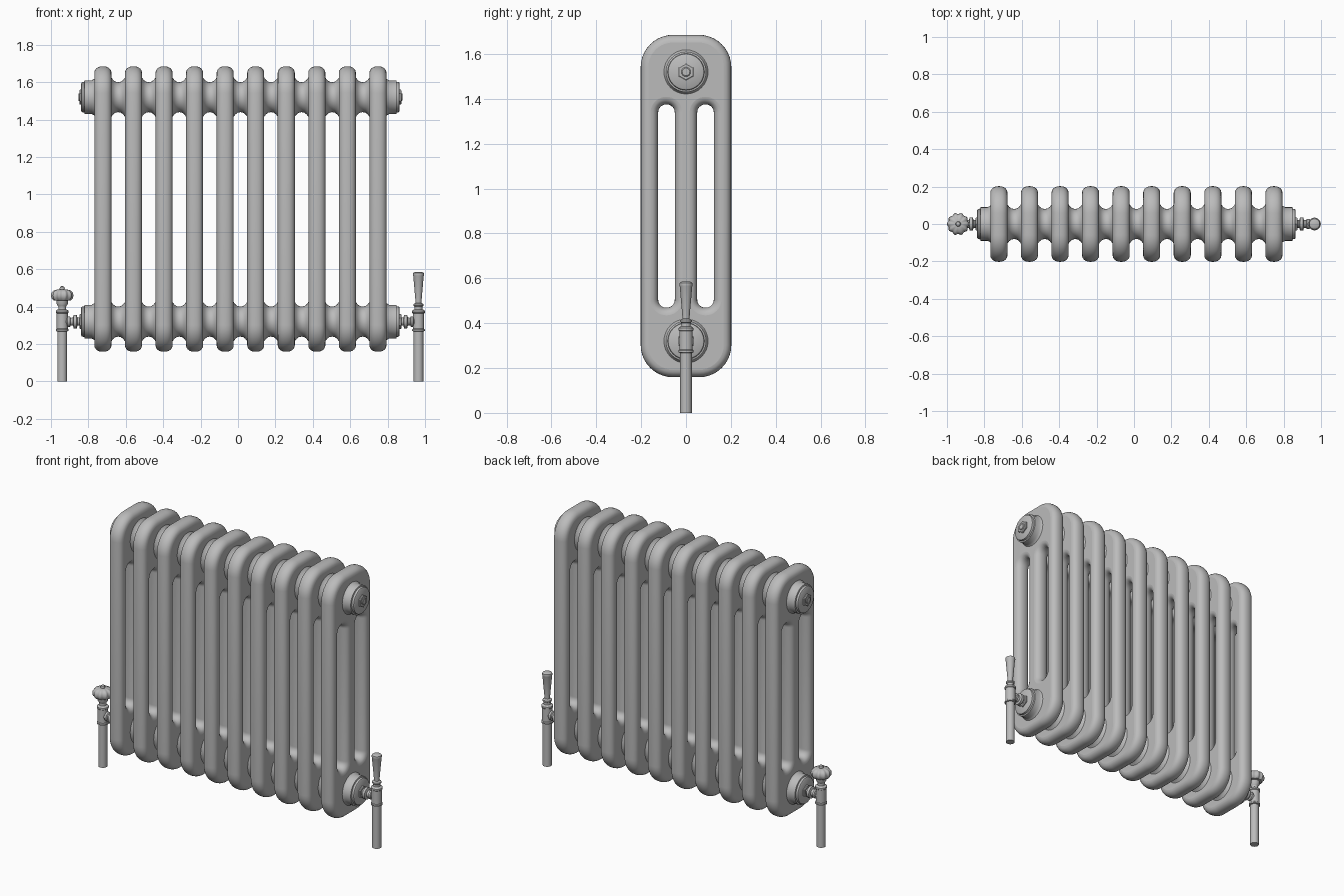
import bpy, bmesh
from math import sin, cos, pi, radians
from mathutils import Matrix, Vector

cube = bpy.data.objects.get("Cube")
if cube:
    bpy.data.objects.remove(cube, do_unlink=True)

iron = bpy.data.materials.new("grey_iron")
iron.use_nodes = True
GREY = (0.5, 0.5, 0.5, 1)
iron.diffuse_color = GREY
iron.node_tree.nodes["Principled BSDF"].inputs["Base Color"].default_value = GREY

SECTIONS, PITCH, MID = 10, 0.1634, 0.013
LOW, HIGH = 0.32, 1.52            # heights of the two headers
FIRST = MID - PITCH * (SECTIONS - 1) / 2
LAST = MID + PITCH * (SECTIONS - 1) / 2


def add(name, mesh, angle=35):
    obj = bpy.data.objects.new(name, mesh)
    bpy.context.collection.objects.link(obj)
    if not mesh.materials:
        mesh.materials.append(iron)
    bpy.ops.object.select_all(action='DESELECT')
    obj.select_set(True)
    bpy.context.view_layer.objects.active = obj
    bpy.ops.object.shade_smooth_by_angle(angle=radians(angle))
    return obj


def lathe(name, profile, origin, axis='Z', segs=32, lobes=0):
    """Turn (radius, distance) pairs about an axis; lobes scallop the rim."""
    bm = bmesh.new()
    rings = []
    for r, h in profile:
        ring = []
        for i in range(segs):
            a = 2 * pi * i / segs
            q = r * (1 + 0.06 * cos(lobes * a)) if lobes else r
            ring.append(bm.verts.new((q * cos(a), q * sin(a), h)))
        rings.append(ring)
    for lo, hi in zip(rings, rings[1:]):
        for i in range(segs):
            j = (i + 1) % segs
            bm.faces.new((lo[i], lo[j], hi[j], hi[i]))
    bm.faces.new(rings[0][::-1])
    bm.faces.new(rings[-1])
    turn = {'Z': 0, 'X': pi / 2, '-X': -pi / 2}[axis]
    bm.transform(Matrix.Translation(origin) @ Matrix.Rotation(turn, 4, 'Y'))
    bmesh.ops.recalc_face_normals(bm, faces=bm.faces[:])
    mesh = bpy.data.meshes.new(name)
    bm.to_mesh(mesh)
    bm.free()
    return add(name, mesh)


def rounded_rect(cx, cy, hw, hh, r, steps=10):
    pts = []
    for k, (sx, sy) in enumerate(((1, 1), (-1, 1), (-1, -1), (1, -1))):
        for i in range(steps + 1):
            a = pi / 2 * (k + i / steps)
            pts.append((cx + sx * (hw - r) + r * cos(a), cy + sy * (hh - r) + r * sin(a)))
    return pts


def section_mesh():
    """Three-column casting: rounded plate with two slots and fully rounded rims."""
    rim = 0.034
    curve = bpy.data.curves.new("section_profile", 'CURVE')
    curve.dimensions, curve.fill_mode = '2D', 'BOTH'
    curve.extrude, curve.bevel_depth, curve.bevel_resolution = 0.004, rim, 4
    loops = [rounded_rect(0, 0.922, 0.202 - rim, 0.763 - rim, 0.11)]
    for side in (-1, 1):
        loops.append(rounded_rect(side * 0.087, 0.922, 0.037 + rim, 0.453 + rim, 0.07))
    for loop in loops:
        spline = curve.splines.new('POLY')
        spline.points.add(len(loop) - 1)
        for p, (x, y) in zip(spline.points, loop):
            p.co = (x, y, 0, 1)
        spline.use_cyclic_u = True
    tmp = bpy.data.objects.new("section_helper", curve)
    bpy.context.collection.objects.link(tmp)
    graph = bpy.context.evaluated_depsgraph_get()
    mesh = bpy.data.meshes.new_from_object(tmp.evaluated_get(graph))
    bpy.data.objects.remove(tmp, do_unlink=True)
    # stand the plate up: profile x -> y, profile y -> z, thickness -> x
    mesh.transform(Matrix(((0, 0, 1.2, 0), (1, 0, 0, 0), (0, 1, 0, 0), (0, 0, 0, 1))))
    mesh.materials.clear()
    return mesh


# Sections
casting = section_mesh()
for n in range(SECTIONS):
    add(f"section_{n + 1}", casting).location.x = FIRST + PITCH * n

# Flared hubs between sections
flare = [(0.12, 0.034), (0.104, 0.046), (0.092, 0.055), (0.083, 0.067), (0.08, PITCH / 2)]
hub = flare + [(r, PITCH - h) for r, h in flare[-2::-1]]
for label, z in (("lower", LOW), ("upper", HIGH)):
    for n in range(SECTIONS - 1):
        lathe(f"{label}_hub_{n + 1}", hub, (FIRST + PITCH * n, 0, z), 'X')

# End bosses with hexagonal plugs
boss = [(0.11, 0.035), (0.098, 0.046), (0.09, 0.06), (0.09, 0.098), (0.082, 0.1),
        (0.08, 0.112), (0.074, 0.116)]
for side, x, axis in (("right", FIRST, '-X'), ("left", LAST, 'X')):
    for label, z in (("lower", LOW), ("upper", HIGH)):
        lathe(f"{side}_{label}_boss", boss, (x, 0, z), axis)
        lathe(f"{side}_{label}_plug", [(0.04, 0.11), (0.04, 0.122), (0.035, 0.126)],
              (x, 0, z), axis, 6)
        lathe(f"{side}_{label}_plug_tip", [(0.021, 0.12), (0.021, 0.128), (0.017, 0.131)],
              (x, 0, z), axis, 16)

# Valves: pipe, body with collars, union to the lower boss
pipe = [(0.026, 0), (0.026, 0.275)]
body = [(0.028, 0.268), (0.034, 0.27), (0.034, 0.278), (0.03, 0.282), (0.03, 0.364),
        (0.034, 0.368), (0.034, 0.378), (0.028, 0.383), (0.021, 0.386), (0.021, 0.41)]
union = [(0.022, 0.12), (0.022, 0.136), (0.036, 0.14), (0.036, 0.156), (0.022, 0.16),
         (0.02, 0.172), (0.028, 0.176), (0.028, 0.188), (0.022, 0.192), (0.022, 0.215)]
for side, x, end, axis in (("right", -0.94, FIRST, '-X'), ("left", 0.965, LAST, 'X')):
    lathe(f"{side}_pipe", pipe, (x, 0, 0))
    lathe(f"{side}_valve_body", body, (x, 0, 0))
    lathe(f"{side}_valve_union", union, (end, 0, LOW), axis, 24)

# Scalloped hand wheel on the right valve
lathe("wheel_stem", [(0.021, 0.4), (0.03, 0.415), (0.03, 0.44)], (-0.94, 0, 0))
wheel = [(0.025, 0.432), (0.043, 0.434), (0.054, 0.445), (0.057, 0.46), (0.054, 0.475),
         (0.043, 0.487), (0.02, 0.493)]
lathe("hand_wheel", wheel, (-0.94, 0, 0), segs=80, lobes=10)
lathe("wheel_knob", [(0.012, 0.488), (0.014, 0.497), (0.011, 0.506), (0.004, 0.51)],
      (-0.94, 0, 0), segs=16)

# Tapered lever handle on the left valve
handle = [(0.021, 0.4), (0.026, 0.405), (0.026, 0.414), (0.016, 0.42), (0.017, 0.44),
          (0.028, 0.565), (0.03, 0.57), (0.028, 0.58), (0.02, 0.585)]
lathe("lever_handle", handle, (0.965, 0, 0))
